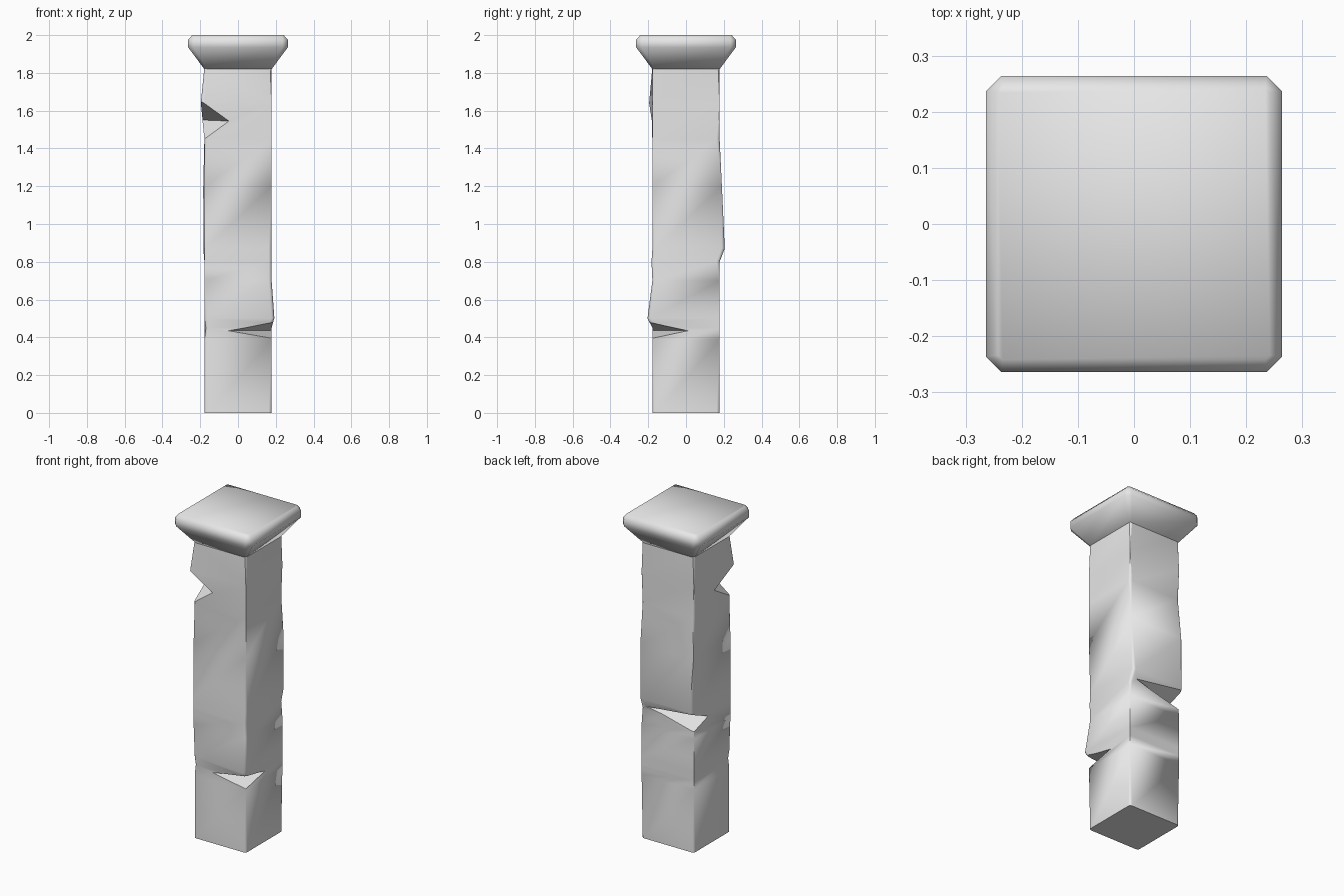
import bpy, bmesh, math
from mathutils import Vector

cube = bpy.data.objects.get("Cube")
if cube:
    bpy.data.objects.remove(cube, do_unlink=True)

stone = bpy.data.materials.new("grey_stone")
stone.use_nodes = True
GREY = (0.8, 0.8, 0.8, 1)
stone.diffuse_color = GREY
stone.node_tree.nodes["Principled BSDF"].inputs["Base Color"].default_value = GREY

CORNERS = [(-1, -1), (1, -1), (1, 1), (-1, 1)]


def make_object(name, bm):
    bmesh.ops.recalc_face_normals(bm, faces=bm.faces)
    mesh = bpy.data.meshes.new(name)
    bm.to_mesh(mesh)
    bm.free()
    obj = bpy.data.objects.new(name, mesh)
    bpy.context.collection.objects.link(obj)
    mesh.materials.append(stone)
    return obj


def loft(bm, rings):
    """Skin a stack of closed rings and cap both ends."""
    loops = [[bm.verts.new(p) for p in ring] for ring in rings]
    for low, high in zip(loops, loops[1:]):
        for i in range(len(low)):
            j = (i + 1) % len(low)
            bm.faces.new((low[i], low[j], high[j], high[i]))
    bm.faces.new(loops[0][::-1])
    bm.faces.new(loops[-1])


def smooth(obj, degrees):
    bpy.ops.object.select_all(action='DESELECT')
    obj.select_set(True)
    bpy.context.view_layer.objects.active = obj
    bpy.ops.object.shade_smooth_by_angle(angle=math.radians(degrees))


# Shaft: worn square column; each bulge is an outward (x, y) push on one corner
HALF = 0.178
bulges = {
    (0.45, 0): (-0.008, 0), (0.5, 1): (0.015, 0.027), (0.8, 1): (0, 0.005),
    (0.87, 2): (-0.003, 0.027), (0.87, 3): (0.006, 0.027),
    (1.2, 2): (0, 0.012), (1.2, 3): (0.006, 0.012),
    (1.64, 0): (0.02, 0.018),
}
bm = bmesh.new()
rings = []
for z in (0, 0.39, 0.45, 0.5, 0.7, 0.8, 0.87, 1.2, 1.45, 1.64, 1.83):
    ring = []
    for i, (sx, sy) in enumerate(CORNERS):
        dx, dy = bulges.get((z, i), (0, 0))
        ring.append((sx * (HALF + dx), sy * (HALF + dy), z))
    rings.append(ring)
loft(bm, rings)
upright = [e for e in bm.edges
           if abs((e.verts[0].co - e.verts[1].co).normalized().z) > 0.7]
bmesh.ops.bevel(bm, geom=upright, offset=0.016, segments=3, profile=0.5,
                affect='EDGES')
shaft = make_object("shaft", bm)

# Chipped corners: a wedge between a tip on each face and two corner points
chips = [
    ((-0.05, -HALF, 1.545), (-HALF, -0.02, 1.55), (-HALF, -HALF), 1.63, 1.45),
    ((-0.05, -HALF, 0.435), (HALF, 0.01, 0.435), (HALF, -HALF), 0.475, 0.395),
    ((0.12, HALF, 0.82), (-HALF, 0.04, 0.79), (-HALF, HALF), 0.85, 0.745),
]
cutters = []
for a, b, corner, top, bottom in chips:
    a, b = Vector(a), Vector(b)
    mid, span = (a + b) / 2, (a - b) * 0.4
    tips = [mid + (Vector((*corner, z)) - mid) * 1.8 for z in (top, bottom)]
    bm = bmesh.new()
    for p in [a + span, b - span] + tips:
        bm.verts.new(p)
    bmesh.ops.convex_hull(bm, input=bm.verts)
    cutter = make_object("chip_cutter", bm)
    cutter.hide_render = True
    cutters.append(cutter)
    mod = shaft.modifiers.new("chip", 'BOOLEAN')
    mod.operation, mod.solver, mod.object = 'DIFFERENCE', 'EXACT', cutter

# Bake the cuts and drop the cutters
bpy.context.view_layer.update()
graph = bpy.context.evaluated_depsgraph_get()
cut_mesh = bpy.data.meshes.new_from_object(shaft.evaluated_get(graph))
shaft.modifiers.clear()
shaft.data = cut_mesh
for cutter in cutters:
    bpy.data.objects.remove(cutter, do_unlink=True)
smooth(shaft, 40)

# Capital: flared block with chamfered corners
bm = bmesh.new()
rings = []
for z, h, c in ((1.82, 0.178, 0.014), (1.935, 0.264, 0.028),
                (1.975, 0.264, 0.028), (2.0, 0.242, 0.008)):
    ring = []
    for i, (sx, sy) in enumerate(CORNERS):
        pair = [(sx * h, sy * (h - c), z), (sx * (h - c), sy * h, z)]
        ring += pair if i % 2 == 0 else pair[::-1]
    rings.append(ring)
loft(bm, rings)
capital = make_object("capital", bm)
smooth(capital, 55)
